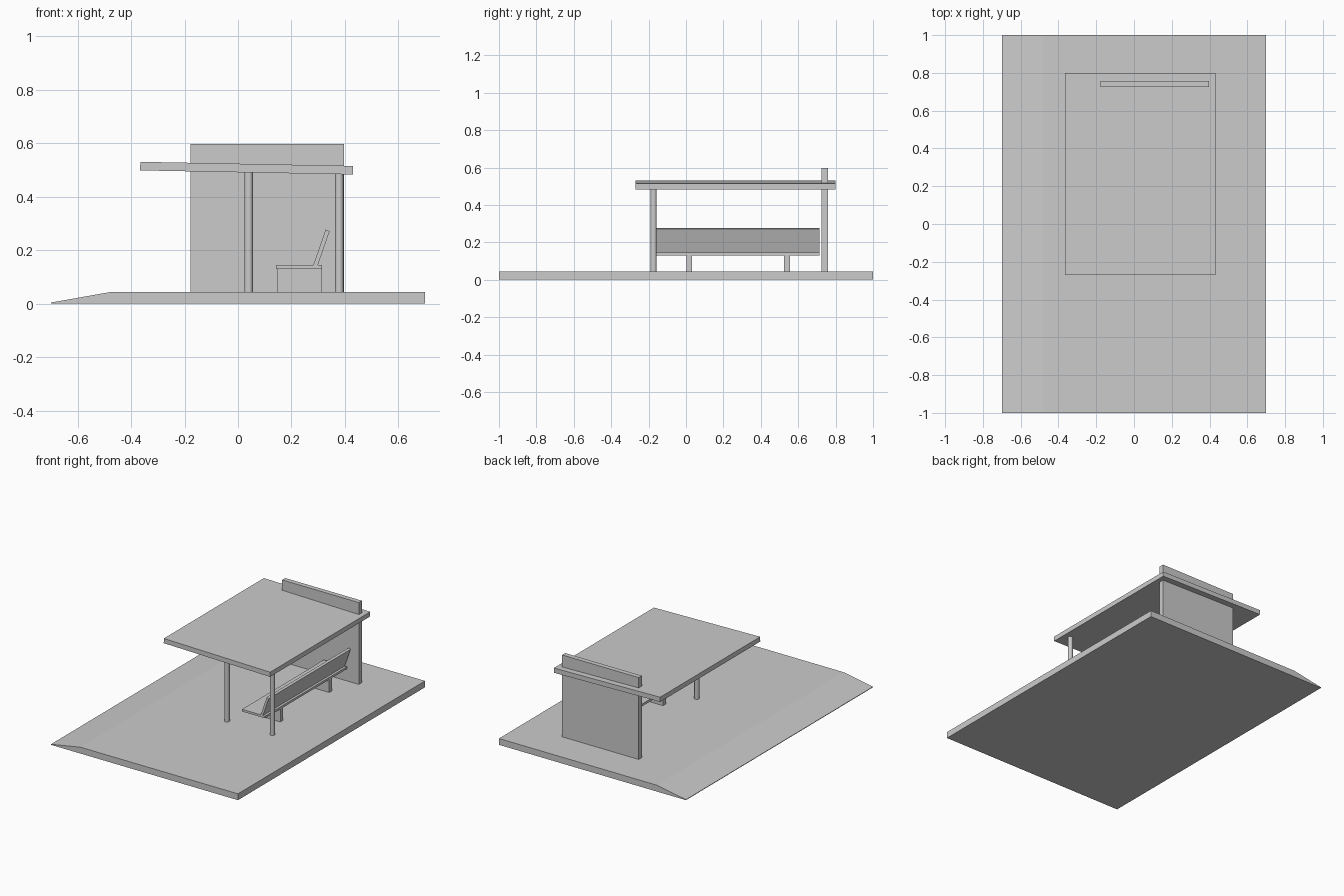
import bpy, math

cube = bpy.data.objects.get("Cube")
if cube:
    bpy.data.objects.remove(cube, do_unlink=True)

GREY = (0.6, 0.6, 0.6, 1)
mat = bpy.data.materials.new("concrete grey")
mat.use_nodes = True
mat.diffuse_color = GREY
mat.node_tree.nodes["Principled BSDF"].inputs["Base Color"].default_value = GREY

GROUND = 0.043


def prism(name, profile, y0, y1):
    """Extrude an x-z profile (counter-clockwise from the front) along y."""
    n = len(profile)
    verts = [(x, y, z) for y in (y0, y1) for x, z in profile]
    faces = [tuple(range(n)), tuple(reversed(range(n, 2 * n)))]
    faces += [(i, i + n, (i + 1) % n + n, (i + 1) % n) for i in range(n)]
    mesh = bpy.data.meshes.new(name)
    mesh.from_pydata(verts, [], faces)
    mesh.materials.append(mat)
    obj = bpy.data.objects.new(name, mesh)
    bpy.context.collection.objects.link(obj)
    return obj


def box(name, x0, x1, y0, y1, z0, z1):
    return prism(name, [(x0, z0), (x1, z0), (x1, z1), (x0, z1)], y0, y1)


def post(name, x, y, radius, z0, z1):
    bpy.ops.mesh.primitive_cylinder_add(vertices=24, radius=radius, depth=z1 - z0,
                                        location=(x, y, (z0 + z1) / 2))
    obj = bpy.context.object
    obj.name = name
    obj.data.materials.append(mat)
    bpy.ops.object.shade_smooth_by_angle(angle=math.radians(40))


# Pavement slab with a ramped edge
prism("pavement", [(-0.7, 0), (0.7, 0), (0.7, GROUND), (-0.48, GROUND), (-0.7, 0.004)], -1, 1)

# Back wall, rising through the roof
box("wall", -0.177, 0.397, 0.725, 0.758, GROUND, 0.597)

# Gently tilted roof
roof = box("roof", -0.398, 0.398, -0.535, 0.535, -0.016, 0.016)
roof.location = (0.032, 0.264, 0.507)
roof.rotation_euler.y = math.radians(1.1)

# Front posts
for side, x in (("right", 0.04), ("left", 0.379)):
    post(side + "_post", x, -0.173, 0.016, GROUND, 0.495)

# Bench: seat, leaning backrest and two legs
box("bench_seat", 0.142, 0.315, -0.16, 0.714, 0.13, 0.145)
prism("bench_backrest", [(0.282, 0.145), (0.299, 0.145), (0.343, 0.271), (0.328, 0.277)], -0.16, 0.714)
for side, y in (("front", 0.003), ("rear", 0.525)):
    box(side + "_bench_leg", 0.148, 0.315, y, y + 0.03, GROUND, 0.13)
